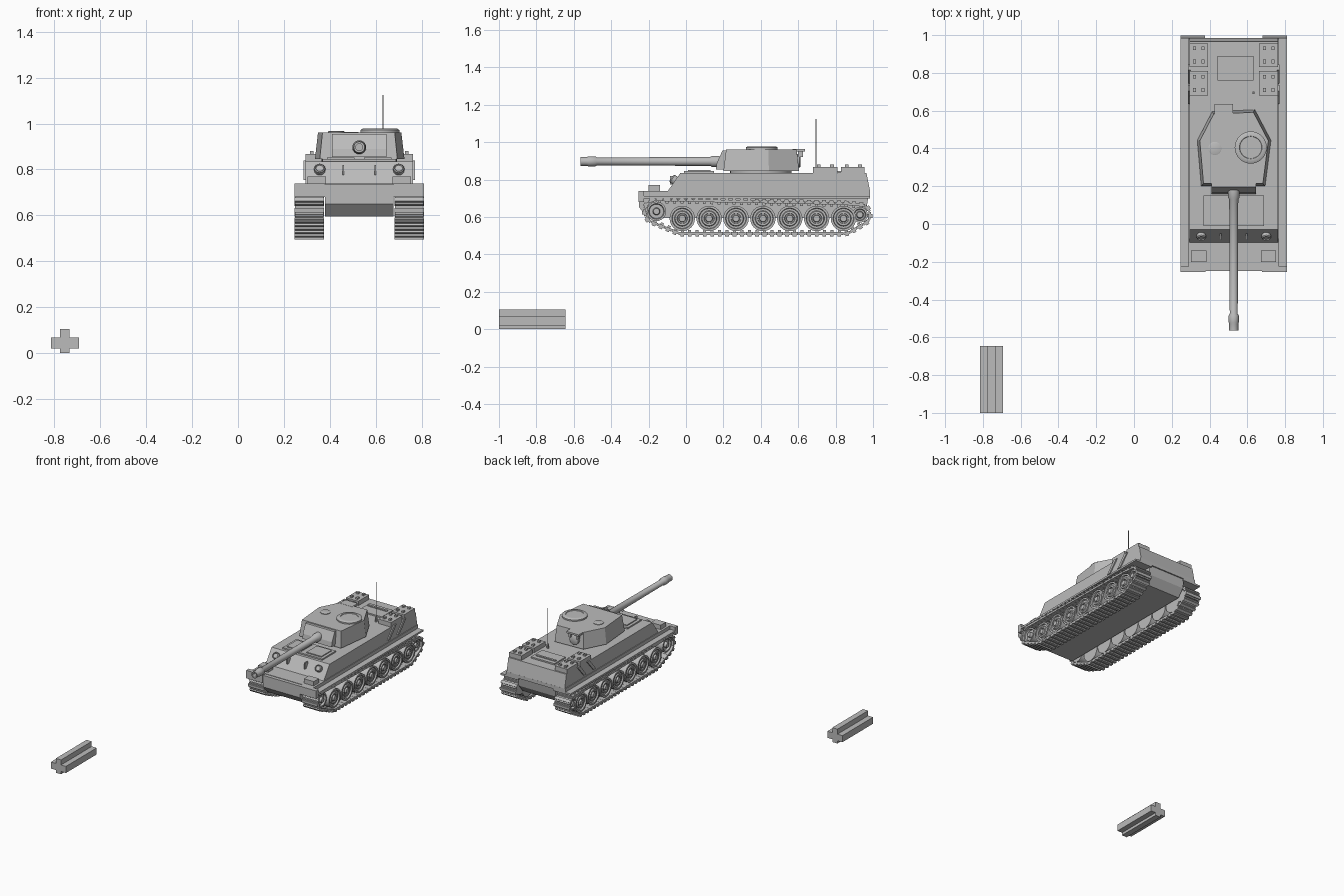
import bpy, bmesh, math
from mathutils import Vector, Matrix, geometry

if "Cube" in bpy.data.objects:
    bpy.data.objects.remove(bpy.data.objects["Cube"])

CX = 0.528  # centreline of the vehicle

grey = bpy.data.materials.new("plain grey")
grey.use_nodes = True
grey.diffuse_color = (0.5, 0.5, 0.5, 1)
grey.node_tree.nodes["Principled BSDF"].inputs["Base Color"].default_value = (0.5, 0.5, 0.5, 1)


def finish(name, bm, mirror=False, smooth=False, x=CX):
    bmesh.ops.recalc_face_normals(bm, faces=bm.faces)
    mesh = bpy.data.meshes.new(name)
    bm.to_mesh(mesh)
    bm.free()
    mesh.materials.append(grey)
    ob = bpy.data.objects.new(name, mesh)
    ob.location.x = x
    bpy.context.collection.objects.link(ob)
    if mirror:
        ob.modifiers.new("Mirror", 'MIRROR')
    if smooth:
        bpy.ops.object.select_all(action='DESELECT')
        ob.select_set(True)
        bpy.context.view_layer.objects.active = ob
        bpy.ops.object.shade_smooth_by_angle(angle=math.radians(35))
    return ob


def add_box(bm, xs, ys, zs, matrix=None):
    size = Vector((xs[1] - xs[0], ys[1] - ys[0], zs[1] - zs[0]))
    mid = Vector((sum(xs), sum(ys), sum(zs))) / 2
    m = Matrix.Translation(mid) @ Matrix.Diagonal(size).to_4x4()
    bmesh.ops.create_cube(bm, size=1, matrix=(matrix or Matrix()) @ m)


def boxes(name, items, mirror=False):
    bm = bmesh.new()
    for item in items:
        add_box(bm, *item)
    return finish(name, bm, mirror)


def loft(bm, lower, upper):
    a = [bm.verts.new(p) for p in lower]
    b = [bm.verts.new(p) for p in upper]
    bm.faces.new(a)
    bm.faces.new(b)
    for i in range(len(a)):
        j = (i + 1) % len(a)
        bm.faces.new((a[i], a[j], b[j], b[i]))


def side_prism(name, profile, x0, x1, mirror=False):
    bm = bmesh.new()
    loft(bm, [(x0, y, z) for y, z in profile], [(x1, y, z) for y, z in profile])
    return finish(name, bm, mirror)


def lathe(bm, profile, centre, axis, segs=24):
    """Turn (radius, distance) pairs about an axis through centre."""
    rot = Vector((0, 0, 1)).rotation_difference(Vector(axis)).to_matrix()
    rings = []
    for r, d in profile:
        rings.append([bm.verts.new(Vector(centre) + rot @ Vector(
            (r * math.cos(t * math.tau / segs), r * math.sin(t * math.tau / segs), d)))
            for t in range(segs)])
    for a, b in zip(rings, rings[1:]):
        for i in range(segs):
            j = (i + 1) % segs
            bm.faces.new((a[i], a[j], b[j], b[i]))
    bm.faces.new(rings[0])
    bm.faces.new(rings[-1])


def turned(name, profile, centre, axis, mirror=False, segs=24):
    bm = bmesh.new()
    lathe(bm, profile, centre, axis, segs)
    return finish(name, bm, mirror, True)


# Hull
side_prism("lower_hull", [(-0.25, 0.735), (-0.25, 0.65), (-0.2, 0.595), (0.92, 0.595),
                          (0.965, 0.65), (0.98, 0.735)], -0.15, 0.15)
side_prism("upper_hull", [(-0.1, 0.735), (-0.03, 0.835), (0.965, 0.835), (0.985, 0.735)],
           -0.235, 0.235)
boxes("fender", [((0.14, 0.283), (-0.225, 0.985), (0.7, 0.713)),
                 ((0.0, 0.24), (-0.225, 0.985), (0.713, 0.738)),
                 ((0.15, 0.283), (-0.255, -0.225), (0.68, 0.738))], True)
boxes("fender_box", [((0.145, 0.225), (-0.2, -0.14), (0.738, 0.77))], True)

# Driver's deck, engine deck and stowage
boxes("front_deck", [((-0.16, 0.16), (-0.01, 0.15), (0.83, 0.845)),
                     ((-0.14, -0.02), (0.01, 0.13), (0.845, 0.852)),
                     ((0.02, 0.14), (0.01, 0.13), (0.845, 0.852))])
boxes("engine_hatch", [((-0.085, 0.105), (0.76, 0.89), (0.83, 0.845)),
                       ((-0.07, 0.085), (0.845, 0.86), (0.845, 0.852))])
boxes("stowage_box", [((0.135, 0.235), (0.68, 0.81), (0.835, 0.868)),
                      ((0.135, 0.235), (0.83, 0.955), (0.835, 0.868))]
      + [((0.155 + 0.045 * i, 0.17 + 0.045 * i), (y, y + 0.02), (0.868, 0.88))
         for i in range(2) for y in (0.7, 0.77, 0.85, 0.92)], True)
for label, y in (("front", 0.635), ("rear", 0.745)):
    side_prism(label + "_side_brace", [(y, 0.755), (y + 0.025, 0.755),
                                       (y + 0.1, 0.84), (y + 0.07, 0.84)], 0.23, 0.243, True)

# Sloped front plate fittings
slope = Vector((0, -0.82, 0.57))
turned("headlight", [(0.024, 0), (0.024, 0.018), (0.019, 0.024), (0.016, 0.018)],
       (0.172, -0.058, 0.795), slope, True, 16)
boxes("front_handle", [((0.066, 0.074), (-0.085, -0.05), (0.775, 0.82))], True)

# Tracks: links laid along the outline wrapped round the end and road wheels
wheel_ys = [-0.02 + 0.1437 * i for i in range(7)]
rollers = [(-0.158, 0.63, 0.062), (0.93, 0.612, 0.052)] + [(y, 0.592, 0.08) for y in
                                                         (wheel_ys[0], wheel_ys[-1])]
cloud = [Vector((y + r * math.cos(a * math.tau / 40), z + r * math.sin(a * math.tau / 40)))
         for y, z, r in rollers for a in range(40)]
loop = [cloud[i] for i in geometry.convex_hull_2d(cloud)]
area = sum(a.x * b.y - b.x * a.y for a, b in zip(loop, loop[1:] + loop[:1]))
if area < 0:
    loop.reverse()
edges = list(zip(loop, loop[1:] + loop[:1]))
total = sum((b - a).length for a, b in edges)
LINKS = 64
pitch = total / LINKS
bm = bmesh.new()
travelled, k = 0.0, 0
for a, b in edges:
    length = (b - a).length
    while k < LINKS and k * pitch <= travelled + length:
        p = a.lerp(b, (k * pitch - travelled) / max(length, 1e-6))
        d = (b - a).normalized()
        m = Matrix.Translation((0, p.x, p.y)) @ Matrix.Rotation(math.atan2(d.y, d.x), 4, 'X')
        add_box(bm, (0.155, 0.279), (-pitch * 0.48, pitch * 0.48), (-0.007, 0.007), m)
        add_box(bm, (0.153, 0.282), (-pitch * 0.25, pitch * 0.25), (-0.016, -0.006), m)
        add_box(bm, (0.205, 0.228), (-pitch * 0.2, pitch * 0.2), (0.006, 0.018), m)
        k += 1
    travelled += length
finish("track", bm, True)

# Wheels
bm = bmesh.new()
for y in wheel_ys:
    lathe(bm, [(0.068, 0), (0.068, 0.11), (0.056, 0.11), (0.053, 0.1), (0.042, 0.1),
               (0.038, 0.108), (0.028, 0.108), (0.026, 0.1), (0.02, 0.1), (0.017, 0.114)],
          (0.16, y, 0.592), (1, 0, 0))
finish("road_wheels", bm, True, True)
bm = bmesh.new()
for y, z, r in rollers[:2]:
    lathe(bm, [(r - 0.01, 0), (r - 0.01, 0.105), (r - 0.02, 0.105), (r - 0.024, 0.09),
               (0.02, 0.09), (0.016, 0.11)], (0.16, y, z), (1, 0, 0))
finish("end_wheels", bm, True, True)

# Turret
plan = [(-0.172, 0.2), (0.166, 0.2), (0.197, 0.443), (0.112, 0.605), (-0.114, 0.595), (-0.193, 0.443)]
bm = bmesh.new()
loft(bm, [(x, y, 0.845) for x, y in plan],
     [(x * 0.93, 0.41 + (y - 0.41) * 0.93, 0.962) for x, y in plan])
finish("turret", bm)
turned("turret_ring", [(0.165, 0), (0.165, 0.015)], (0, 0.4, 0.832), (0, 0, 1), segs=32)
side_prism("mantlet", [(0.16, 0.855), (0.165, 0.89), (0.195, 0.955), (0.24, 0.955), (0.24, 0.855)],
           -0.118, 0.118)
turned("cupola", [(0.085, 0), (0.085, 0.012), (0.075, 0.018), (0.06, 0.018), (0.058, 0.014)],
       (0.09, 0.405, 0.96), (0, 0, 1), segs=32)
turned("loader_hatch", [(0.035, 0), (0.035, 0.006), (0.03, 0.008)], (-0.1, 0.4, 0.96), (0, 0, 1))
boxes("turret_rear_shelf", [((-0.103, -0.003), (0.57, 0.635), (0.95, 0.963)),
                            ((-0.09, -0.075), (0.6, 0.625), (0.92, 0.95)),
                            ((-0.03, -0.015), (0.6, 0.625), (0.92, 0.95))])
turned("turret_rear_hatch", [(0.036, 0), (0.036, 0.02), (0.028, 0.025)],
       (-0.045, 0.588, 0.9), (0, 1, 0))

# Gun
turned("gun_barrel", [(0.03, 0), (0.03, 0.04), (0.024, 0.05), (0.021, 0.655), (0.027, 0.665),
                      (0.027, 0.7), (0.024, 0.71), (0.024, 0.745), (0.015, 0.745), (0.015, 0.69)],
       (0, 0.18, 0.897), (0, -1, 0))

# Antenna
turned("antenna", [(0.008, 0), (0.008, 0.03), (0.0025, 0.032), (0.002, 0.29)],
       (0.104, 0.695, 0.835), (0, 0, 1), segs=8)

# Separate cross-section beam
half_w, arm_w = 0.061, 0.021
low, high, top = 0.02, 0.068, 0.105
right = [(arm_w, 0), (arm_w, low), (half_w, low), (half_w, high), (arm_w, high), (arm_w, top)]
outline = right + [(-x, z) for x, z in reversed(right)]
bm = bmesh.new()
loft(bm, [(x, -1, z) for x, z in outline], [(x, -0.645, z) for x, z in outline])
finish("cross_beam", bm, x=-0.754)
